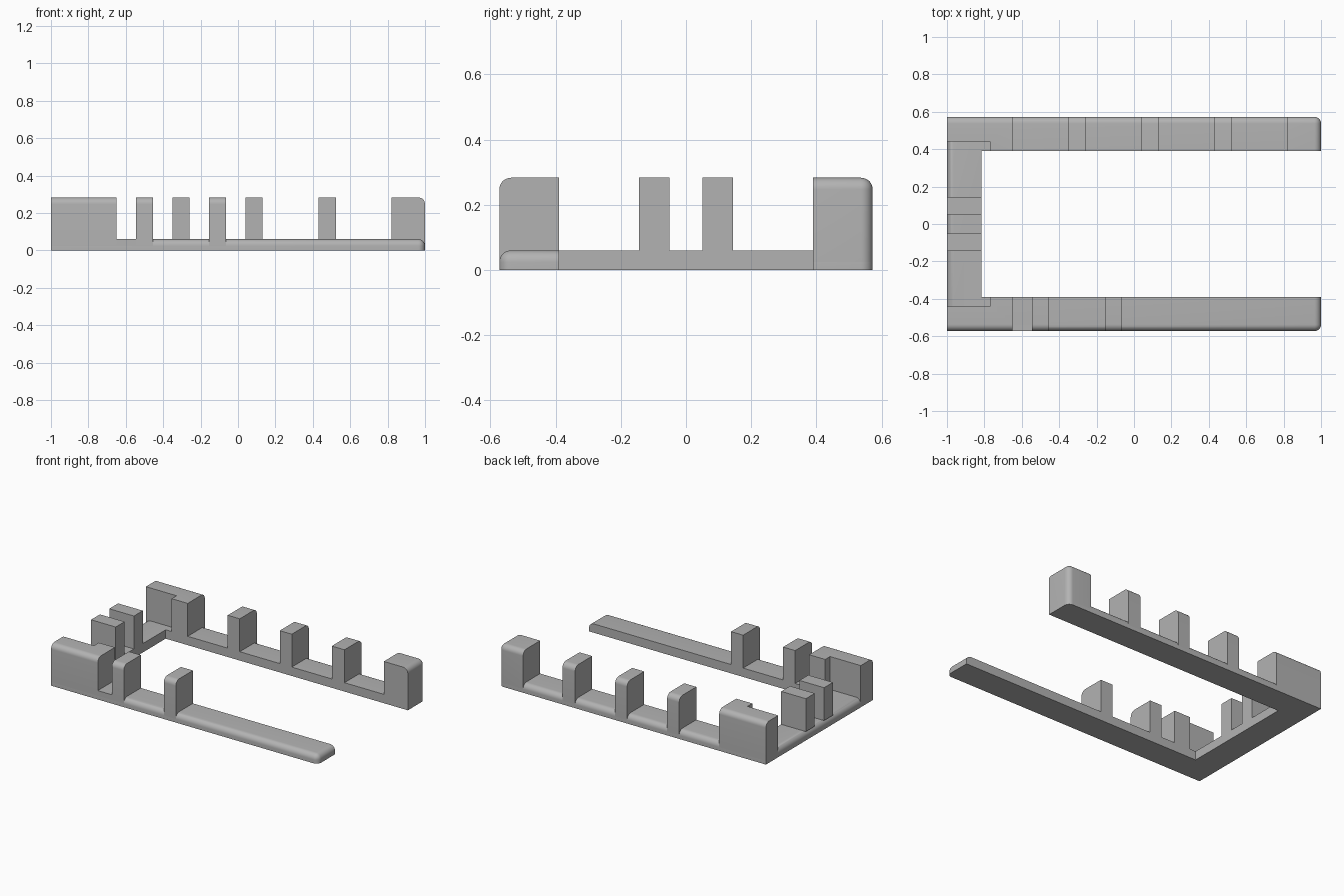
import bpy
import bmesh

cube = bpy.data.objects.get("Cube")
if cube:
    bpy.data.objects.remove(cube, do_unlink=True)

# Main dimensions
END, OUT, INN = 1.0, 0.573, 0.39     # arm end, outer side, inner side
BAR = -0.815                         # inner side of the cross bar
BASE, TOP, R = 0.06, 0.283, 0.036    # base height, post height, edge radius
SEAT = BASE - R                      # posts start where the base edge curves

grey = bpy.data.materials.new("grey")
grey.use_nodes = True
colour = (0.45, 0.45, 0.45, 1)
grey.diffuse_color = colour
grey.node_tree.nodes["Principled BSDF"].inputs["Base Color"].default_value = colour


def prism(name, outline, z0, z1, rounded=True):
    """Extrude an outline upward and round its outer top and end edges."""
    bm = bmesh.new()
    low = bm.faces.new([bm.verts.new((x, y, z0)) for x, y in outline])
    lifted = bmesh.ops.extrude_face_region(bm, geom=[low], use_keep_orig=True)
    for v in lifted["geom"]:
        if isinstance(v, bmesh.types.BMVert):
            v.co.z = z1
    bmesh.ops.recalc_face_normals(bm, faces=bm.faces[:])

    def needs_rounding(edge):
        points = [v.co for v in edge.verts]
        side = all(abs(abs(p.y) - OUT) < 1e-4 for p in points)
        end = all(abs(p.x - END) < 1e-4 for p in points)
        top = all(abs(p.z - z1) < 1e-4 for p in points)
        return (top and (side or end)) or (side and end)

    if rounded:
        bmesh.ops.bevel(bm, geom=[e for e in bm.edges if needs_rounding(e)],
                        offset=R, offset_type='OFFSET', segments=8,
                        profile=0.5, affect='EDGES', clamp_overlap=True)
    mesh = bpy.data.meshes.new(name)
    bm.to_mesh(mesh)
    bm.free()
    mesh.materials.append(grey)
    obj = bpy.data.objects.new(name, mesh)
    bpy.context.collection.objects.link(obj)
    bpy.ops.object.select_all(action='DESELECT')
    obj.select_set(True)
    bpy.context.view_layer.objects.active = obj
    bpy.ops.object.shade_smooth_by_angle(angle=0.6)
    return obj


def rect(x0, x1, y0, y1):
    return [(x0, y0), (x1, y0), (x1, y1), (x0, y1)]


# U-shaped base
prism("base", [(-END, -OUT), (END, -OUT), (END, -INN), (BAR, -INN),
               (BAR, INN), (END, INN), (END, OUT), (-END, OUT)], 0, BASE)

# Corner blocks with a step on the inside
for name, s in (("front", -1), ("rear", 1)):
    corner = [(-END, OUT), (-END, 0.442), (-0.77, 0.442),
              (-0.77, INN), (-0.65, INN), (-0.65, OUT)]
    prism(name + "_corner_block", [(x, s * y) for x, y in corner], SEAT, TOP)

# Posts on the rear and front arms
for i, (x0, x1) in enumerate([(-0.35, -0.26), (0.04, 0.13), (0.43, 0.525)]):
    prism(f"rear_post_{i + 1}", rect(x0, x1, INN, OUT), SEAT, TOP)
prism("rear_end_block", rect(0.82, END, INN, OUT), SEAT, TOP)
for i, (x0, x1) in enumerate([(-0.545, -0.455), (-0.155, -0.065)]):
    prism(f"front_post_{i + 1}", rect(x0, x1, -OUT, -INN), SEAT, TOP)

# Square-edged sill between the front corner block and the first post
prism("front_sill", rect(-0.65, -0.545, -OUT, -INN), SEAT, BASE, rounded=False)

# Pair of posts on the cross bar
for name, y0, y1 in (("front", -0.145, -0.05), ("rear", 0.05, 0.145)):
    prism(name + "_bar_post", rect(-END, BAR, y0, y1), BASE, TOP)
